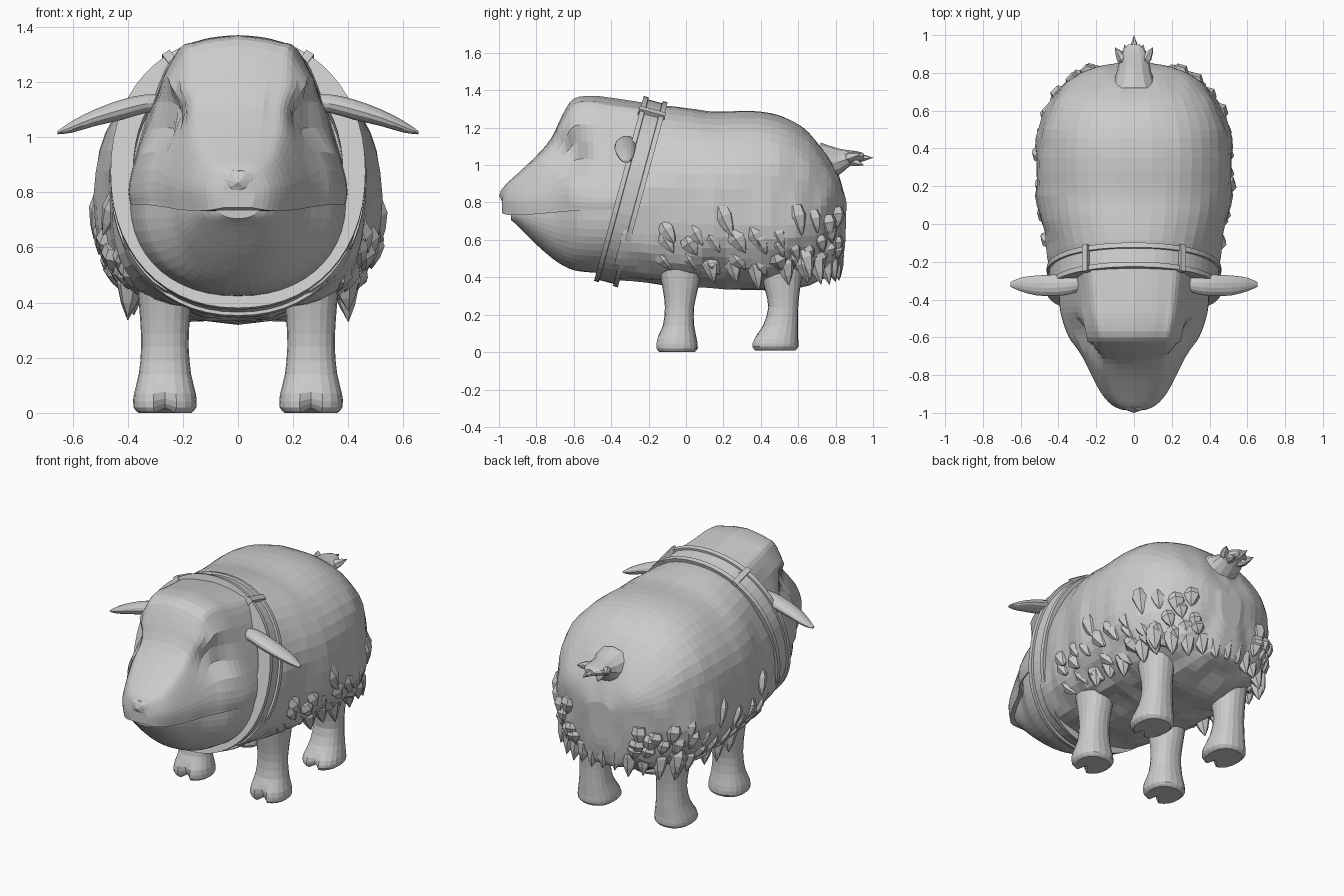
import bpy, bmesh, math, random
from mathutils import Vector, noise

if "Cube" in bpy.data.objects:
    bpy.data.objects.remove(bpy.data.objects["Cube"])

random.seed(4)
grey = bpy.data.materials.new("plain grey")
grey.diffuse_color = (0.6, 0.6, 0.6, 1)
grey.use_nodes = True
grey.node_tree.nodes["Principled BSDF"].inputs["Base Color"].default_value = grey.diffuse_color


def finish(name, bm):
    bmesh.ops.recalc_face_normals(bm, faces=bm.faces)
    me = bpy.data.meshes.new(name)
    bm.to_mesh(me)
    bm.free()
    me.materials.append(grey)
    ob = bpy.data.objects.new(name, me)
    bpy.context.collection.objects.link(ob)
    return ob


def resample(rows, n):
    """Catmull-Rom through rows of numbers, n steps per span."""
    out = []
    for i in range(len(rows) - 1):
        a, b, c, d = (rows[max(i - 1, 0)], rows[i], rows[i + 1],
                      rows[min(i + 2, len(rows) - 1)])
        for k in range(n):
            t = k / n
            out.append([0.5 * (2 * q + (r - p) * t + (2 * p - 5 * q + 4 * r - s) * t * t
                               + (3 * q - p - 3 * r + s) * t ** 3)
                        for p, q, r, s in zip(a, b, c, d)])
    return out + [list(rows[-1])]


def add_loft(bm, rings, cap=True, loop=False):
    vs = [[bm.verts.new(p) for p in r] for r in rings]
    pairs = list(zip(vs, vs[1:])) + ([(vs[-1], vs[0])] if loop else [])
    for a, b in pairs:
        for i in range(len(a)):
            j = (i + 1) % len(a)
            bm.faces.new((a[i], a[j], b[j], b[i]))
    if cap and not loop:
        bm.faces.new(vs[0])
        bm.faces.new(vs[-1])


def loft(name, rings, **kw):
    bm = bmesh.new()
    add_loft(bm, rings, **kw)
    return finish(name, bm)


def power(v, e):
    return math.copysign(abs(v) ** (2 / e), v)


def add_spike(bm, base, tip, r, sides=6):
    """Slightly swollen pointed lock from base to tip."""
    base, tip = Vector(base), Vector(tip)
    d = tip - base
    u = d.orthogonal().normalized()
    v = d.normalized().cross(u)
    rings = []
    for t, s in ((0, 0.8), (0.35, 1), (0.7, 0.6), (1, 0.03)):
        rings.append([base + d * t + (u * math.cos(a) + v * math.sin(a)) * r * s
                      for a in (2 * math.pi * k / sides for k in range(sides))])
    add_loft(bm, rings)


# Woolly body: y, top, bottom, half width
BODY = [(-.28, 1.31, .40, .42), (-.18, 1.315, .385, .45), (0, 1.30, .36, .492),
        (.15, 1.285, .345, .512), (.35, 1.29, .33, .522), (.5, 1.265, .33, .508),
        (.62, 1.205, .355, .46), (.72, 1.10, .38, .385), (.79, 1.0, .41, .29),
        (.825, .92, .45, .2), (.845, .82, .6, .07)]


def body_point(row, a):
    y, zt, zb, w = row
    c, s = math.cos(a), math.sin(a)
    e, h = (2.3, zt - .78) if s > 0 else (2.6, .78 - zb)
    z = .78 + h * power(s, e)
    fade = min(max((.15 - y) / .43, 0), 1)
    return Vector((w * power(c, e), y + .27 * (z - .855) * fade, z))


def woolly(p):
    q = Vector((abs(p.x) * 9, p.y * 8, p.z * 4))
    low = min(max((1.25 - p.z) / .5, .15), 1)
    out = Vector((p.x, max(p.y - .5, 0), p.z - .78)).normalized()
    return p + out * noise.noise(q) * .026 * low


rings = [[woolly(body_point(r, 2 * math.pi * k / 44)) for k in range(44)]
         for r in resample(BODY, 3)]
loft("body", rings)

# Wool locks: side layers and ragged hem round the rear
bm = bmesh.new()
rows = resample(BODY, 6)
for side in (0, 1):
    for ang, step in ((-.10, 5), (-.32, 4), (-.55, 4)):
        for i in range(9, 50, step):
            a0 = ang + random.uniform(-.12, .12)
            a1 = a0 - random.uniform(.22, .3)
            if side:
                a0, a1 = math.pi - a0, math.pi - a1
            b = body_point(rows[i], a0)
            t = body_point(rows[min(i + 2, 52)], a1)
            out = Vector((b.x, 0, (b.z - .78) * .5)).normalized()
            add_spike(bm, b - out * .035, t + out * .014, random.uniform(.04, .055))
for k in range(11):
    x = -.40 + .08 * k
    y = .83 - 1.0 * x * x
    z = random.uniform(.36, .41)
    add_spike(bm, (x * .93, y - .05, .56), (x, y - .005, z), .052)
for s in (-1, 1):
    for y in (.62, .52, .36, .24, .12):
        add_spike(bm, (s * .385, y, .53), (s * (.40 - .1 * max(y - .4, 0)), y + .03,
                                          random.uniform(.33, .38)), .05)
finish("wool_locks", bm)

# Head above the mouth: y, top, brow x, brow z, cheek x, cheek z, lip x, lip z
HEAD = [(-.985, .865, .04, .84, .06, .79, .05, .745),
        (-.96, .90, .09, .87, .115, .81, .105, .735),
        (-.9, .955, .135, .915, .17, .82, .16, .733),
        (-.8, 1.05, .17, 1.0, .222, .84, .22, .738),
        (-.72, 1.145, .19, 1.08, .26, .86, .258, .745),
        (-.66, 1.27, .205, 1.18, .295, .88, .295, .75),
        (-.6, 1.355, .215, 1.27, .335, .88, .337, .755),
        (-.5, 1.37, .235, 1.28, .37, .87, .375, .755),
        (-.4, 1.36, .25, 1.26, .385, .87, .39, .755),
        (-.2, 1.33, .27, 1.24, .39, .87, .39, .755)]


def head_ring(row):
    y, zt, bx, bz, cx, cz, lx, lz = row
    half = resample([(0, zt), (bx * .62, zt - (zt - bz) * .25), (bx, bz),
                     (cx, cz), (lx, lz)], 5)
    pts = []
    for x, z in half:
        if x > .1:  # eye socket under a brow ridge
            g = math.exp(-((y + .61) / .09) ** 2 - ((z - 1.06) / .085) ** 2)
            brow = math.exp(-((y + .56) / .1) ** 2 - ((z - 1.18) / .04) ** 2)
            x += .03 * brow - .065 * g
            pts.append((x, y + .03 * g, z))
        else:
            pts.append((x, y, z))
    return pts + [(-x, yy, z) for x, yy, z in reversed(pts[1:])]


loft("head", [head_ring(r) for r in resample(HEAD, 3)])

# Lower jaw, set back under the lip: y, half width, top, bottom
JAW = [(-.935, .07, .74, .705), (-.9, .13, .745, .675), (-.8, .195, .75, .575),
       (-.7, .245, .75, .49), (-.62, .305, .755, .445), (-.55, .352, .755, .43),
       (-.4, .39, .755, .42), (-.2, .39, .755, .42)]
rings = []
for y, w, zt, zb in resample(JAW, 3):
    rings.append([(w * power(math.cos(a), 2.2), y, zt - (zt - zb) * power(math.sin(a), 2.2))
                  for a in (math.pi * k / 24 for k in range(25))])
loft("lower_jaw", rings)

# Nose tip
bm = bmesh.new()
bmesh.ops.create_icosphere(bm, subdivisions=2, radius=1)
for v in bm.verts:
    v.co = Vector((v.co.x * .085, v.co.y * .03 - .97 + .02 * abs(v.co.x),
                   .835 + v.co.z * .045 + .02 * abs(v.co.x)))
finish("nose", bm)

# Tilted collar with raised rims
C = Vector((0, -.295, .858))
UP = Vector((0, .26, .966)).normalized()
N = Vector((0, -.966, .26)).normalized()
PROFILE = [(-.066, -.07), (-.066, .012), (-.04, .012), (-.038, 0), (.038, 0),
           (.04, .012), (.066, .012), (.066, -.07)]


def collar_point(a, n, r):
    e = 2.15
    return (C + Vector((1, 0, 0)) * (.45 + r) * power(math.cos(a), e)
            + UP * (.50 + r) * power(math.sin(a), e) + N * n)


loft("collar", [[collar_point(2 * math.pi * k / 56, n, r) for n, r in PROFILE]
                for k in range(56)], loop=True)

# Collar loops
LOOP = [(-.072, -.02), (-.072, .022), (.072, .022), (.072, -.02)]
for s, name in ((1, "collar_loop_left"), (-1, "collar_loop_right")):
    rings = []
    for d in (-.035, .035):
        a = math.radians(58) + d
        rings.append([collar_point(a if s > 0 else math.pi - a, n, r) for n, r in LOOP])
    loft(name, rings)

# Ears: x, y, z, depth radius, height radius
EAR = [(.25, -.31, 1.125, .03, .03), (.33, -.32, 1.122, .05, .034),
       (.42, -.325, 1.10, .057, .038), (.52, -.325, 1.07, .052, .031),
       (.6, -.32, 1.038, .036, .022), (.655, -.32, 1.016, .012, .006)]
for s, name in ((1, "ear_left"), (-1, "ear_right")):
    loft(name, [[(s * x, y + ry * math.cos(a), z + rz * math.sin(a))
                 for a in (2 * math.pi * k / 14 for k in range(14))]
                for x, y, z, ry, rz in resample(EAR, 2)])

# Legs with cloven hooves: z, y, x radius, y radius
FRONT = [(0, -.05, .095, .095), (.02, -.05, .114, .113), (.07, -.05, .112, .108),
         (.14, -.04, .095, .084), (.24, -.035, .086, .078), (.34, -.03, .09, .095),
         (.46, -.03, .1, .12)]
BACK = [(.01, .475, .095, .11), (.03, .475, .114, .126), (.07, .48, .112, .12),
        (.14, .505, .095, .095), (.24, .52, .086, .08), (.34, .515, .09, .095),
        (.46, .51, .1, .12)]
for s, side in ((1, "left"), (-1, "right")):
    for part, rows in (("front_leg_", FRONT), ("back_leg_", BACK)):
        rings = []
        for z, y, rx, ry in resample(rows, 2):
            ring = []
            for k in range(20):
                a = 2 * math.pi * k / 20
                cleft = .045 * max(0, 1 - z / .1) if k == 15 else 0
                ring.append((s * .265 + rx * power(math.cos(a), 2.3),
                             y + ry * power(math.sin(a), 2.3) + cleft, z + cleft * .4))
            rings.append(ring)
        loft(part + side, rings)

# Tail stub with ragged tip
bm = bmesh.new()
TAIL = [(.72, 1.01, .12, .11), (.81, 1.015, .09, .075), (.87, 1.035, .08, .045),
        (.92, 1.045, .06, .028), (.95, 1.045, .03, .018)]
add_loft(bm, [[(rx * math.cos(a), y, z + rz * math.sin(a))
               for a in (2 * math.pi * k / 12 for k in range(12))]
              for y, z, rx, rz in resample(TAIL, 2)])
for tip in ((0, 1.0, 1.04), (.1, .935, 1.06), (-.1, .935, 1.06),
            (.05, .95, 1.0), (-.05, .95, 1.0)):
    add_spike(bm, (tip[0] * .5, .85, 1.035), tip, .028)
finish("tail", bm)
